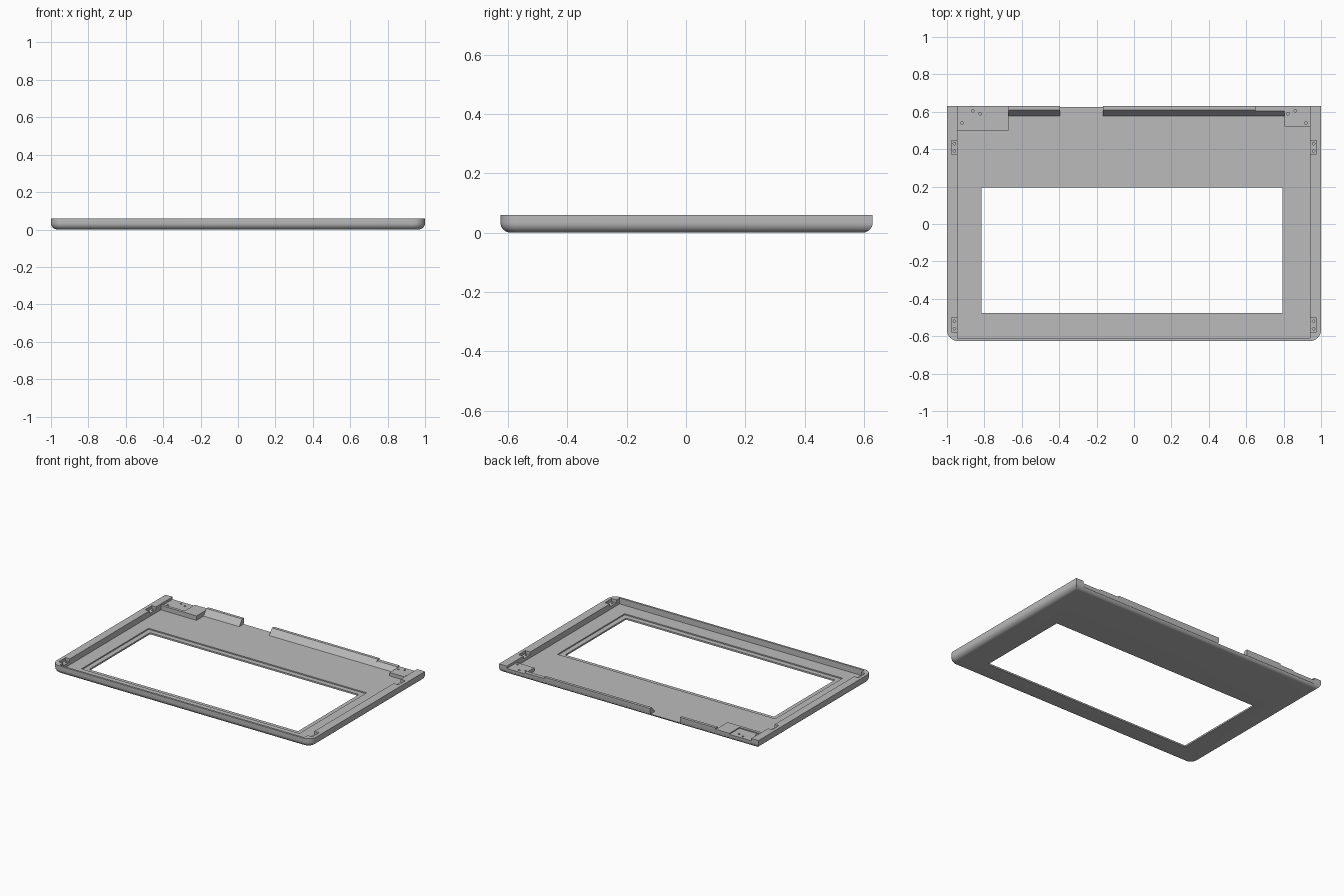
import bpy, bmesh, math
from mathutils import Matrix

cube = bpy.data.objects.get("Cube")
if cube:
    bpy.data.objects.remove(cube, do_unlink=True)

FLOOR, TOP, FILLET = 0.019, 0.06, 0.035
BACK, FRONT, CORNER = 0.63, -0.626, 0.06

grey = bpy.data.materials.new("plain grey")
grey.use_nodes = True
grey.diffuse_color = (0.5, 0.5, 0.5, 1)
grey.node_tree.nodes["Principled BSDF"].inputs["Base Color"].default_value = grey.diffuse_color


def make(name, bm):
    bmesh.ops.recalc_face_normals(bm, faces=bm.faces[:])
    mesh = bpy.data.meshes.new(name)
    bm.to_mesh(mesh)
    bm.free()
    mesh.materials.append(grey)
    obj = bpy.data.objects.new(name, mesh)
    bpy.context.collection.objects.link(obj)
    return obj


def loft(name, rings):
    """Skin a stack of matching closed rings and cap both ends."""
    bm = bmesh.new()
    loops = [[bm.verts.new(p) for p in ring] for ring in rings]
    n = len(loops[0])
    for a, b in zip(loops, loops[1:]):
        for i in range(n):
            j = (i + 1) % n
            bm.faces.new((a[i], a[j], b[j], b[i]))
    bm.faces.new(loops[0])
    bm.faces.new(loops[-1])
    return make(name, bm)


def box(name, x0, x1, y0, y1, z0, z1):
    return loft(name, [[(x0, y0, z), (x1, y0, z), (x1, y1, z), (x0, y1, z)]
                       for z in (z0, z1)])


def prism(name, x0, x1, profile):
    """Extrude a side profile of (y, z) points along x."""
    return loft(name, [[(x, y, z) for y, z in profile] for x in (x0, x1)])


def peg(x, y, z):
    bm = bmesh.new()
    bmesh.ops.create_cone(bm, cap_ends=True, segments=12, radius1=0.007, radius2=0.007,
                          depth=0.02, matrix=Matrix.Translation((x, y, z)))
    return make("hole_cutter", bm)


def cut(target, *cutters):
    for cutter in cutters:
        cutter.hide_render = True
        mod = target.modifiers.new("cut", "BOOLEAN")
        mod.operation, mod.solver, mod.object = "DIFFERENCE", "EXACT", cutter
        bpy.context.view_layer.objects.active = target
        bpy.ops.object.modifier_apply(modifier=mod.name)
        bpy.data.objects.remove(cutter, do_unlink=True)


def outline(inset, z):
    """Tray outline: rounded front corners, square back corners."""
    r = CORNER - inset
    pts = [(1 - inset, BACK - inset, z), (-1 + inset, BACK - inset, z)]
    for cx, start in ((-1 + CORNER, math.pi), (1 - CORNER, 1.5 * math.pi)):
        for i in range(9):
            a = start + i * math.pi / 16
            pts.append((cx + r * math.cos(a), FRONT + CORNER + r * math.sin(a), z))
    return pts


# Tray with a rounded lower edge
rings = []
for i in range(9):
    t = i * math.pi / 16
    rings.append(outline(FILLET * (1 - math.sin(t)), FILLET * (1 - math.cos(t))))
rings.append(outline(0, TOP))
tray = loft("tray_shell", rings)

# Cavity, window ledge and window opening
cut(tray,
    box("cavity_cutter", -0.945, 0.94, -0.612, 0.7, FLOOR, 0.1),
    box("ledge_cutter", -0.85, 0.83, -0.51, 0.23, 0.011, 0.1),
    box("window_cutter", -0.815, 0.795, -0.475, 0.195, -0.1, 0.1))

# Fastener pockets in the side walls, each with two holes
for side in (-1, 1):
    for y in (0.41, -0.54):
        cut(tray, box("pocket_cutter", *sorted((side * 0.93, side * 0.977)),
                      y - 0.037, y + 0.037, 0.04, 0.1))
        cut(tray, peg(side * 0.96, y + 0.02, 0.04), peg(side * 0.96, y - 0.02, 0.04))


def rear(front_y, top_y, height):
    """Side profile whose back follows the tray's rounded rear edge."""
    return [(front_y, FLOOR - 0.004), (front_y, FLOOR), (top_y, height), (BACK, height),
            (BACK, FILLET), (0.627, FLOOR), (0.622, FLOOR - 0.004)]


# Sloping lips along the rear edge
lips = [prism("rear_lip_right", -0.67, -0.395, rear(0.578, 0.61, TOP)),
        prism("rear_lip_left", -0.165, 0.65, rear(0.578, 0.61, TOP)),
        prism("rear_lip_end", 0.65, 0.805, rear(0.578, 0.604, 0.05))]

# Corner mounting blocks with screw holes
right_block = prism("corner_block_right", -0.947, -0.67, rear(0.5, 0.5, 0.05))
cut(right_block, box("plate_cutter", -0.96, -0.775, 0.52, 0.7, 0.043, 0.1))
left_block = prism("corner_block_left", 0.805, 0.942, rear(0.52, 0.52, 0.043))
for side, block in ((-1, right_block), (1, left_block)):
    for x, y in ((0.92, 0.54), (0.862, 0.605), (0.823, 0.59)):
        cut(block, peg(side * x, y, 0.043))

# Smooth the rounded edges, keep the rest crisp
bpy.ops.object.select_all(action="DESELECT")
for obj in [tray, right_block, left_block] + lips:
    obj.select_set(True)
bpy.context.view_layer.objects.active = tray
bpy.ops.object.shade_smooth_by_angle(angle=math.radians(30))
